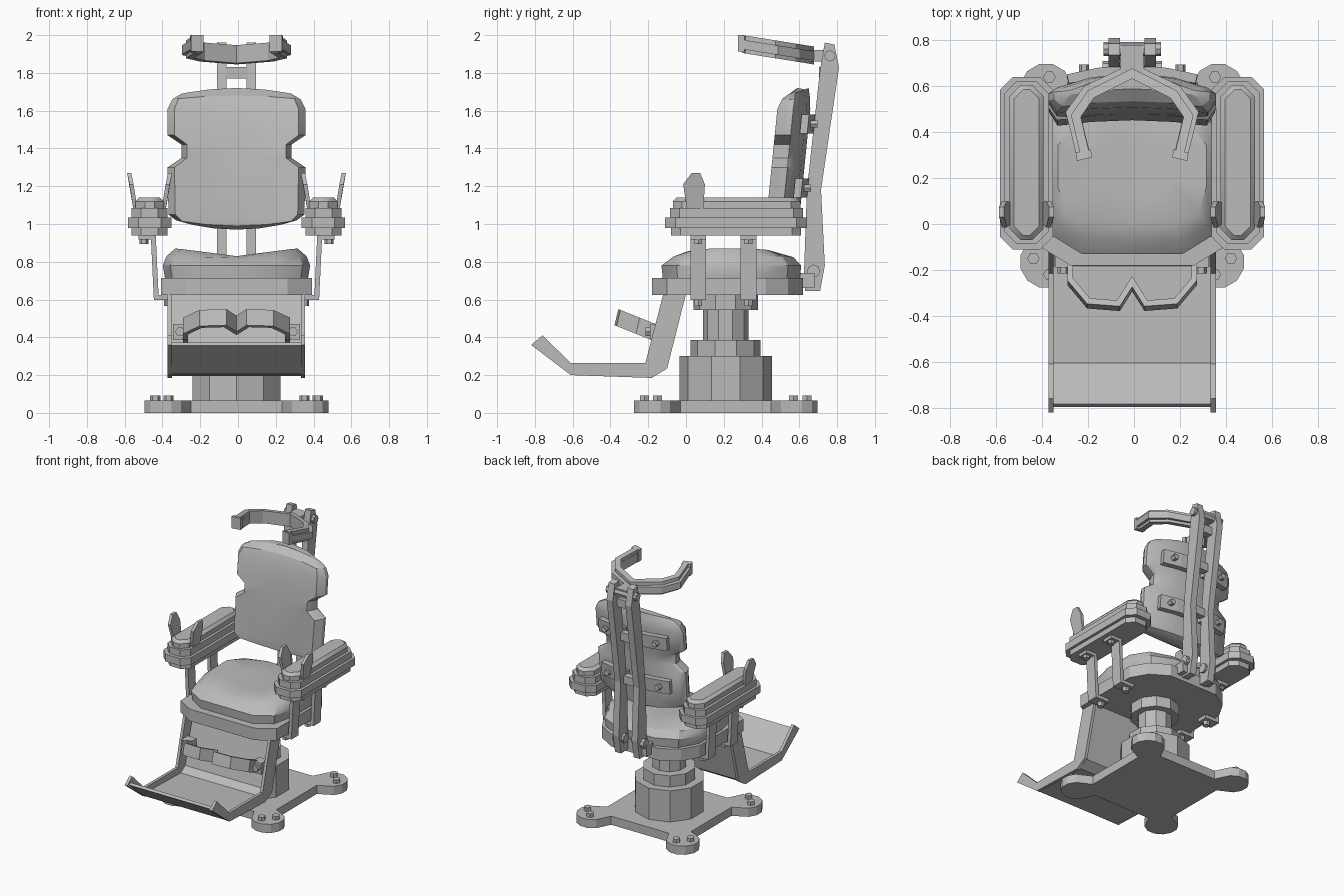
import bpy, bmesh, math
from mathutils import Vector

cube = bpy.data.objects.get("Cube")
if cube:
    bpy.data.objects.remove(cube, do_unlink=True)

grey = bpy.data.materials.new("plain_grey")
grey.use_nodes = True
grey.diffuse_color = (0.5, 0.5, 0.5, 1)
grey.node_tree.nodes["Principled BSDF"].inputs["Base Color"].default_value = (0.5, 0.5, 0.5, 1)

CENTRE_X = -0.008
soft = []


def finish(name, bm, smooth=False):
    bmesh.ops.recalc_face_normals(bm, faces=bm.faces)
    bmesh.ops.translate(bm, verts=bm.verts, vec=(CENTRE_X, 0, 0))
    mesh = bpy.data.meshes.new(name)
    bm.to_mesh(mesh)
    bm.free()
    mesh.materials.append(grey)
    ob = bpy.data.objects.new(name, mesh)
    bpy.context.collection.objects.link(ob)
    if smooth:
        soft.append(ob)
    return ob


def loft(name, rings, smooth=False):
    """Skin a stack of closed rings and cap both ends."""
    bm = bmesh.new()
    rows = [[bm.verts.new(p) for p in ring] for ring in rings]
    n = len(rows[0])
    for a, b in zip(rows, rows[1:]):
        for i in range(n):
            j = (i + 1) % n
            bm.faces.new((a[i], a[j], b[j], b[i]))
    bm.faces.new(rows[0])
    bm.faces.new(rows[-1])
    return finish(name, bm, smooth)


def prism(name, poly, axis, a, b, shape=None):
    """Extrude a 2D outline along an axis; shape() may bend each point."""
    place = {"x": lambda u, v, d: (d, u, v),
             "y": lambda u, v, d: (u, d, v),
             "z": lambda u, v, d: (u, v, d)}[axis]
    shape = shape or (lambda p: p)
    return loft(name, [[shape(place(u, v, d)) for u, v in poly] for d in (a, b)])


def thick(path, t):
    """Outline of a polyline given thickness t, with mitred corners."""
    pts = [Vector(p) for p in path]
    left, right = [], []
    for i, p in enumerate(pts):
        d0 = (p - pts[i - 1]).normalized() if i else (pts[1] - p).normalized()
        d1 = (pts[i + 1] - p).normalized() if i < len(pts) - 1 else d0
        n = Vector((-d0.y - d1.y, d0.x + d1.x)).normalized()
        n *= t / 2 / max(0.4, n.dot(Vector((-d0.y, d0.x))))
        left.append(p + n)
        right.append(p - n)
    return [tuple(p) for p in left + right[::-1]]


def circle(cx, cy, r, n, turn=0.0):
    return [(cx + r * math.cos(turn + math.tau * i / n),
             cy + r * math.sin(turn + math.tau * i / n)) for i in range(n)]


def octagon(cx, hw, y0, y1, c):
    return [(cx - hw, y0 + c), (cx - hw + c, y0), (cx + hw - c, y0), (cx + hw, y0 + c),
            (cx + hw, y1 - c), (cx + hw - c, y1), (cx - hw + c, y1), (cx - hw, y1 - c)]


def mirror(half):
    return half + [(-x, y) for x, y in reversed(half) if x > 0.001]


# Base plate with four rounded feet, each with two bolts
MID = 0.21
outline = []
for k in range(4):
    diag = math.radians(45 + 90 * k)
    turn = math.radians(90 * k)
    foot = [(0.35, 0.24)]
    foot += [(0.375 + 0.115 * math.cos(math.radians(a)), 0.375 + 0.115 * math.sin(math.radians(a)))
             for a in range(-45, 136, 30)]
    foot += [(0.24, 0.35)]
    c, s = math.cos(turn), math.sin(turn)
    outline += [(x * c - y * s, MID + x * s + y * c) for x, y in foot]
    for bx, by in ((0.43, 0.36), (0.36, 0.43)):
        prism("foot_bolt", circle(bx * c - by * s, MID + bx * s + by * c, 0.027, 6), "z", 0.06, 0.092)
prism("base_plate", outline, "z", 0, 0.065)

# Stepped column
for name, r, z0, z1 in (("column_lower", 0.245, 0.06, 0.30), ("column_collar", 0.185, 0.30, 0.385),
                        ("column_post", 0.12, 0.38, 0.56), ("column_head", 0.17, 0.545, 0.63)):
    prism(name, circle(0, MID, r, 10, math.radians(18)), "z", z0, z1)

# Seat plate and cushion
prism("seat_plate", mirror([(0.27, -0.18), (0.40, -0.10), (0.40, 0.42), (0.33, 0.54), (0.2, 0.62)]),
      "z", 0.625, 0.715)
seat = mirror([(0, -0.13), (0.22, -0.13), (0.35, -0.05), (0.39, 0.12), (0.39, 0.4), (0.31, 0.54),
               (0.15, 0.61), (0, 0.61)])
rings = []
for z, sx, sy, cy, dip in ((0.71, 0.97, 0.98, 0.24, 0), (0.78, 1, 1, 0.24, 0), (0.83, 0.95, 0.86, 0.25, 0.01),
                           (0.87, 0.83, 0.64, 0.24, 0.04), (0.87, 0.4, 0.3, 0.24, 0.04)):
    rings.append([(x * sx, cy + (y - 0.24) * sy, z - dip * max(0, 1 - abs(x * sx) / 0.31))
                  for x, y in seat])
loft("seat_cushion", rings, True)

# Curved backrest with a notch on each side
LEAN = 0.1
rings = []
for z, w, sag, front, back in ((0.97, 0.25, -0.03, 0.05, 0.03), (0.99, 0.32, -0.03, 0.01, 0.0),
                               (1.05, 0.36, 0, 0, 0), (1.30, 0.365, 0, 0, 0), (1.35, 0.29, 0, 0, 0),
                               (1.42, 0.29, 0, 0, 0), (1.47, 0.365, 0, 0, 0), (1.61, 0.365, 0, 0, 0),
                               (1.68, 0.34, 0.02, 0.02, 0.01), (1.72, 0.29, 0.03, 0.07, 0.02)):
    yc = 0.46 + LEAN * (z - 1.13)
    cols = [-0.9, -0.5, 0, 0.5, 0.9]
    ring = [(u * w, yc + front - 0.03 * u * u, z - sag * u * u) for u in cols]
    ring += [(w, yc + 0.03, z - sag), (w, yc + 0.06, z - sag)]
    ring += [(u * w, yc + 0.15 - back - 0.08 * u * u, z - sag * u * u) for u in reversed(cols)]
    ring += [(-w, yc + 0.06, z - sag), (-w, yc + 0.03, z - sag)]
    rings.append(ring)
loft("backrest", rings, True)

# Rails behind the back, with pins and crossbars
rail = [(0.63, 0.645), (0.71, 0.645), (0.735, 0.78), (0.715, 1.18), (0.81, 1.83), (0.785, 1.95),
        (0.735, 1.96), (0.71, 1.82), (0.64, 1.18), (0.625, 0.75)]
for s in (-1, 1):
    prism("back_rail", rail, "x", s * 0.053, s * 0.103)
    prism("lower_pin", circle(0.675, 0.75, 0.035, 8), "x", s * 0.035, s * 0.13)
    prism("hinge_block", [(0.56, 0.66), (0.68, 0.66), (0.68, 0.74), (0.56, 0.74)], "x", s * 0.103, s * 0.14)
prism("upper_pin", circle(0.762, 1.89, 0.03, 8), "x", -0.125, 0.125)
for y, z in ((0.73, 1.80), (0.69, 1.53), (0.655, 1.19)):
    prism("rail_crossbar", [(y - 0.025, z - 0.03), (y + 0.025, z - 0.03), (y + 0.025, z + 0.03),
                            (y - 0.025, z + 0.03)], "x", -0.06, 0.06)

# Mounting plates on the back of the backrest
for z in (1.19, 1.53):
    yb = 0.625 + LEAN * (z - 1.13)
    for s in (-1, 1):
        prism("back_plate", thick([(s * 0.05, yb), (s * 0.15, yb - 0.01), (s * 0.28, yb - 0.038)], 0.04), "z",
              z - 0.05, z + 0.05, lambda p: (p[0], p[1] + LEAN * (p[2] - z), p[2]))
        prism("back_plate_bolt", circle(s * 0.21, z, 0.022, 6), "y", yb - 0.01, yb + 0.03)

# Head support: padded horseshoe on a wider frame
half = [(0.0, 0.655), (0.18, 0.565), (0.245, 0.47), (0.205, 0.30)]
path = [(-x, y) for x, y in reversed(half[1:])] + half
tilt = lambda p: (p[0], p[1], p[2] - 0.16 * (p[1] - 0.3))
prism("head_pad", thick(path, 0.04), "z", 1.905, 2.0, tilt)
prism("head_frame", thick([(x * 1.05, y + 0.012) for x, y in path], 0.06), "z", 1.925, 1.975, tilt)
prism("head_bracket", [(-0.05, 0.64), (0.05, 0.64), (0.05, 0.78), (-0.05, 0.78)], "z", 1.86, 1.92)
for s in (-1, 1):
    prism("head_tip", [(s * 0.175, 0.29), (s * 0.24, 0.275), (s * 0.245, 0.31), (s * 0.18, 0.325)],
          "z", 1.91, 1.998, tilt)

# Arms: layered rests, grip horns, bent support straps
horn = [(0.01, 1.05), (0.09, 1.05), (0.1, 1.21), (0.075, 1.27), (0.03, 1.27), (-0.015, 1.21)]
for s in (-1, 1):
    cx = s * 0.46
    for name, z0, z1, hw, y0, y1, c in (("arm_base", 0.94, 0.98, 0.095, -0.08, 0.61, 0.05),
                                        ("arm_frame", 0.98, 1.035, 0.115, -0.11, 0.64, 0.055),
                                        ("arm_board", 1.035, 1.085, 0.095, -0.085, 0.62, 0.05)):
        prism(name, octagon(cx, hw, y0, y1, c), "z", z0, z1)
    loft("arm_pad", [[(x, y, z) for x, y in octagon(cx, 0.075 - i, -0.07 + i, 0.605 - i, 0.05 - i / 2)]
                     for z, i in ((1.08, 0), (1.12, 0), (1.14, 0.02))], True)
    for x0, flare in ((0.53, 0.2), (0.39, -0.2)):
        prism("grip_horn", horn, "x", s * (x0 - 0.011), s * (x0 + 0.011),
              lambda p: (p[0] + s * flare * max(0, p[2] - 1.08), p[1], p[2]))
    for y in (0.065, 0.33):
        strap = [(s * x, z) for x, z in ((0.52, 0.93), (0.44, 0.93), (0.425, 0.61), (0.32, 0.61))]
        prism("arm_strap", thick(strap, 0.026), "y", y - 0.042, y + 0.042)
        prism("strap_bolt_upper", circle(s * 0.49, y, 0.024, 6), "z", 0.895, 0.93)
        prism("strap_bolt_lower", circle(s * 0.36, y, 0.024, 6), "z", 0.565, 0.605)

# Leg rest: two side plates and a folded sheet
side = [(-0.12, 0.63), (0.0, 0.63), (-0.1, 0.235), (-0.18, 0.185), (-0.61, 0.2), (-0.82, 0.36),
        (-0.76, 0.41), (-0.61, 0.265), (-0.215, 0.265)]
for s in (-1, 1):
    prism("leg_side", side, "x", s * 0.342, s * 0.364)
sheet = [(-0.02, 0.63), (-0.12, 0.245), (-0.18, 0.205), (-0.61, 0.215), (-0.79, 0.365)]
prism("leg_sheet", thick(sheet, 0.02), "x", -0.35, 0.35)

# Calf support: tilted double-curved band
half = [(0.0, -0.26), (0.06, -0.355), (0.19, -0.345), (0.27, -0.25), (0.27, -0.13)]
path = [(-x, y) for x, y in reversed(half[1:])] + half
prism("calf_band", thick(path, 0.025), "z", 0.385, 0.47,
      lambda p: (p[0], p[1] - 0.4 * (p[2] - 0.43) * -0.6, p[2] - 0.4 * (p[1] + 0.17)))
for s in (-1, 1):
    prism("calf_flange", [(s * 0.26, 0.385), (s * 0.335, 0.385), (s * 0.335, 0.47), (s * 0.26, 0.47)],
          "y", -0.19, -0.11)
    prism("calf_bolt", circle(s * 0.3, 0.43, 0.025, 6), "y", -0.215, -0.18)

# Smooth the padded parts, keep crisp edges
bpy.ops.object.select_all(action='DESELECT')
for ob in soft:
    ob.select_set(True)
bpy.context.view_layer.objects.active = soft[0]
bpy.ops.object.shade_smooth_by_angle(angle=math.radians(32))
